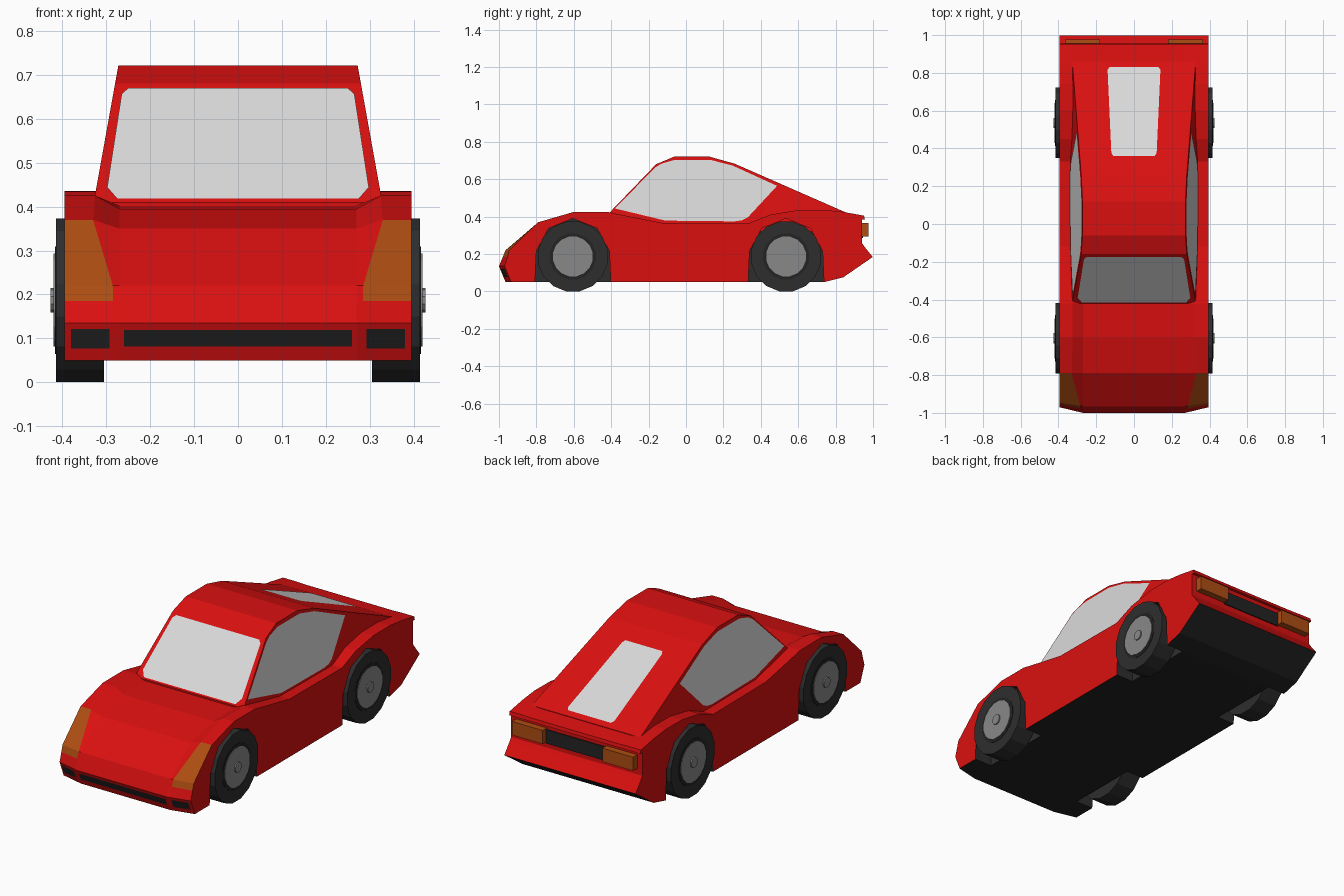
import bpy, bmesh, math
from mathutils import Vector

if "Cube" in bpy.data.objects:
    bpy.data.objects.remove(bpy.data.objects["Cube"])


def material(name, r, g, b):
    m = bpy.data.materials.new(name)
    m.diffuse_color = (r, g, b, 1)
    m.use_nodes = True
    m.node_tree.nodes["Principled BSDF"].inputs["Base Color"].default_value = m.diffuse_color
    return m


RED = material("red paint", 0.70, 0.005, 0.005)
TRIM = material("black trim", 0.017, 0.017, 0.017)
AMBER = material("amber lens", 0.42, 0.075, 0.006)
GLASS = material("pale glass", 0.70, 0.70, 0.70)
RUBBER = material("tyre rubber", 0.027, 0.027, 0.027)
METAL = material("wheel metal", 0.25, 0.25, 0.25)


def finish(name, bm, mats):
    me = bpy.data.meshes.new(name)
    bmesh.ops.recalc_face_normals(bm, faces=bm.faces)
    bm.to_mesh(me)
    bm.free()
    for m in mats:
        me.materials.append(m)
    ob = bpy.data.objects.new(name, me)
    bpy.context.collection.objects.link(ob)
    return ob


def prism(name, pts, x0, x1, mats, index=0):
    """Extrude a (y, z) outline from x0 to x1; each may be a function of z."""
    bm = bmesh.new()
    at = lambda x, z: x(z) if callable(x) else x
    a = [bm.verts.new((at(x0, z), y, z)) for y, z in pts]
    b = [bm.verts.new((at(x1, z), y, z)) for y, z in pts]
    bm.faces.new(a)
    bm.faces.new(b)
    n = len(pts)
    for i in range(n):
        bm.faces.new((a[i], a[(i + 1) % n], b[(i + 1) % n], b[i]))
    for f in bm.faces:
        f.material_index = index
    return finish(name, bm, mats)


def plate(name, pts, outward, mat):
    """Thin flat panel lifted just off the surface."""
    bm = bmesh.new()
    lift = Vector(outward).normalized() * 0.003
    f = bm.faces.new([bm.verts.new(Vector(p) + lift) for p in pts])
    f.normal_update()
    flip = f.normal.dot(lift) < 0
    if flip:
        f.normal_flip()
    me = bpy.data.meshes.new(name)
    bm.to_mesh(me)
    bm.free()
    me.materials.append(mat)
    ob = bpy.data.objects.new(name, me)
    bpy.context.collection.objects.link(ob)


def disc(y, z, r, n):
    return [(y + r * math.cos((i + 0.5) * math.tau / n),
             z + r * math.sin((i + 0.5) * math.tau / n)) for i in range(n)]


def rect(y0, y1, z0, z1):
    return [(y0, z0), (y1, z0), (y1, z1), (y0, z1)]


# Lower body: sections (y bottom, y top, nose sweep, z bottom, z fender, z centre, fender inner x)
sections = [
    (-0.935, -0.970, 0.030, 0.05, 0.135, 0.135, 0.290),
    (-0.920, -0.955, 0.024, 0.05, 0.185, 0.185, 0.285),
    (-0.900, -0.945, 0.020, 0.05, 0.220, 0.220, 0.285),
    (-0.790, -0.790, 0, 0.05, 0.370, 0.350, 0.330),
    (-0.600, -0.600, 0, 0.05, 0.425, 0.395, 0.325),
    (-0.420, -0.420, 0, 0.05, 0.425, 0.402, 0.325),
    (-0.300, -0.300, 0, 0.05, 0.400, 0.390, 0.325),
    (-0.120, -0.120, 0, 0.05, 0.365, 0.360, 0.325),
    (0.330, 0.330, 0, 0.05, 0.362, 0.360, 0.325),
    (0.450, 0.450, 0, 0.05, 0.410, 0.400, 0.325),
    (0.600, 0.600, 0, 0.05, 0.435, 0.425, 0.325),
    (0.740, 0.740, 0, 0.05, 0.436, 0.428, 0.325),
    (0.840, 0.840, 0, 0.075, 0.425, 0.420, 0.325),
    (1.000, 0.952, 0, 0.185, 0.405, 0.403, 0.325),
]
bm = bmesh.new()
rings = []
for yb, yt, dy, zb, zs, zc, xi in sections:
    sweep = lambda x: dy * (1 - max(0, (abs(x) - 0.27) / 0.125))
    xs = (-0.395, -xi, -0.27, 0.27, xi, 0.395)
    top = [(x, yt - sweep(x), zc if abs(x) == 0.27 else zs) for x in xs]
    low = [(x, yb - sweep(x), zb) for x in reversed(xs)]
    rings.append([bm.verts.new(p) for p in top + low])
for row, (a, b) in enumerate(zip(rings, rings[1:])):
    for j in range(12):
        k = (j + 1) % 12
        f = bm.faces.new((a[j], a[k], b[k], b[j]))
        if 6 <= j <= 10:
            f.material_index = 1          # underside
        elif j in (0, 4) and row in (1, 2):
            f.material_index = 2          # headlights
for ring in (rings[0], rings[-1]):
    for i in range(5):
        bm.faces.new((ring[i], ring[i + 1], ring[10 - i], ring[11 - i]))
BODY = [RED, TRIM, AMBER, RUBBER]
body = finish("body", bm, BODY)


def cut(cutter):
    cutter.hide_render = True
    cutter.hide_viewport = True
    mod = body.modifiers.new(cutter.name, 'BOOLEAN')
    mod.operation = 'DIFFERENCE'
    mod.solver = 'EXACT'
    mod.object = cutter


# Tail recess across the back
cut(prism("tail_cutter", [(0.94, 0.385), (0.94, 0.26), (0.955, 0.238),
                          (1.1, 0.057), (1.1, 0.385)], -0.5, 0.5, BODY))

# Wheels and wheel wells
ARCH = [(-0.21, -0.3), (-0.195, 0.03), (-0.13, 0.15), (0, 0.203),
        (0.13, 0.15), (0.195, 0.03), (0.21, -0.3)]
for end, yw in (("front", -0.605), ("rear", 0.535)):
    for side, s in (("left", -1), ("right", 1)):
        tag = end + "_" + side
        cut(prism("well_cutter_" + tag, [(yw + y, 0.187 + z) for y, z in ARCH],
                  0.29 * s, 0.5 * s, BODY, 3))
        prism("tyre_" + tag, disc(yw, 0.187, 0.19, 16), 0.305 * s, 0.415 * s, [RUBBER])
        prism("rim_" + tag, disc(yw, 0.187, 0.125, 16), 0.40 * s, 0.417 * s, [TRIM])
        prism("hub_" + tag, disc(yw, 0.187, 0.108, 16), 0.40 * s, 0.420 * s, [METAL])
        prism("cap_" + tag, disc(yw, 0.187, 0.028, 10), 0.40 * s, 0.427 * s, [METAL])

# Cabin with leaning sides
half = lambda z: 0.325 - (z - 0.43) * 0.18
prism("cabin", [(-0.42, 0.41), (-0.16, 0.68), (-0.06, 0.722), (0.12, 0.722),
                (0.26, 0.683), (0.86, 0.42), (0.86, 0.32), (-0.42, 0.32)],
      lambda z: -half(z), half, [RED])

# Side windows
SIDE = [(-0.38, 0.443), (-0.165, 0.662), (-0.13, 0.683), (-0.06, 0.703), (0.13, 0.703),
        (0.25, 0.672), (0.487, 0.564), (0.33, 0.395), (0.30, 0.38), (0.26, 0.374), (-0.11, 0.378)]
for side, s in (("left", -1), ("right", 1)):
    plate("side_window_" + side, [(s * half(z), y, z) for y, z in SIDE], (s, 0, 0.18), GLASS)

# Windscreen and rear window
SCREEN = [(0.275, 0.416), (0.298, 0.442), (0.265, 0.655), (0.25, 0.668)]
outline = SCREEN + [(-x, z) for x, z in reversed(SCREEN)]
plate("windscreen", [(x, -0.42 + (z - 0.41) * 0.26 / 0.27, z) for x, z in outline],
      (0, -1, 0.96), GLASS)
REAR = [(0.11, 0.36), (0.12, 0.375), (0.14, 0.815), (0.13, 0.83)]
outline = REAR + [(-x, y) for x, y in reversed(REAR)]
plate("rear_window", [(x, y, 0.683 - (y - 0.26) * 0.4383) for x, y in outline],
      (0, 0.4383, 1), GLASS)


# Front grille and bumper inlets on the slanted nose
def nose(x, z):
    sweep = max(0, (abs(x) - 0.27) / 0.125)
    return (x, -0.965 - (z - 0.05) * 0.41 + 0.03 * sweep, z)


plate("grille", [nose(x, z) for x, z in
                 ((-0.26, 0.083), (0.26, 0.083), (0.26, 0.12), (-0.26, 0.12))],
      (0, -1, -0.41), TRIM)
for side, s in (("left", -1), ("right", 1)):
    plate("inlet_" + side, [nose(s * x, z) for x, z in
                            ((0.292, 0.078), (0.38, 0.078), (0.38, 0.122), (0.292, 0.122))],
          (0.24 * s, -1, -0.41), TRIM)
    # Tail lights
    prism("tail_light_" + side, rect(0.93, 0.976, 0.293, 0.367), 0.18 * s, 0.365 * s, [AMBER])
prism("tail_panel", rect(0.93, 0.946, 0.285, 0.36), -0.18, 0.18, [TRIM])
